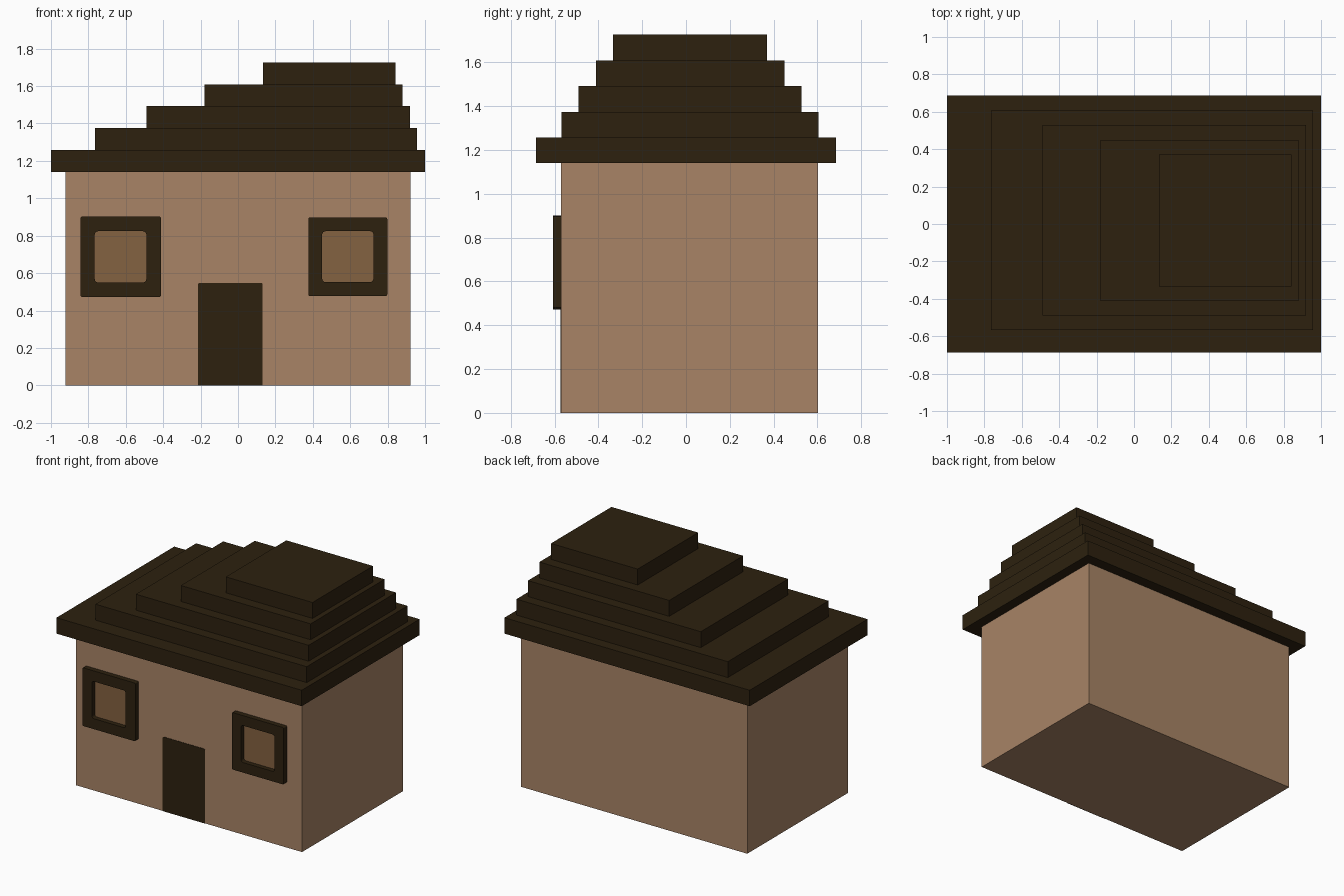
import bpy, bmesh, math

if "Cube" in bpy.data.objects:
    bpy.data.objects.remove(bpy.data.objects["Cube"])


def material(name, rgb):
    lin = [(c / 255 / 12.92) if c < 11 else ((c / 255 + 0.055) / 1.055) ** 2.4 for c in rgb]
    m = bpy.data.materials.new(name)
    m.diffuse_color = (*lin, 1)
    m.use_nodes = True
    m.node_tree.nodes["Principled BSDF"].inputs["Base Color"].default_value = m.diffuse_color
    return m


WALL = material("tan plaster", (168, 132, 102))
DARK = material("dark wood", (45, 33, 15))
PANE = material("brown pane", (132, 98, 65))


def finish(name, bm, mat):
    bmesh.ops.recalc_face_normals(bm, faces=bm.faces[:])
    me = bpy.data.meshes.new(name)
    bm.to_mesh(me)
    bm.free()
    me.materials.append(mat)
    ob = bpy.data.objects.new(name, me)
    bpy.context.collection.objects.link(ob)
    return ob


def box(name, x, y, z, mat):
    bm = bmesh.new()
    bmesh.ops.create_cube(bm, size=1)
    for v in bm.verts:
        v.co = [(a + b) / 2 + c * (b - a) for (a, b), c in zip((x, y, z), v.co)]
    return finish(name, bm, mat)


def outline(x, z, r, r_bottom=None, seg=4):
    """Rounded rectangle in the x-z plane, same point count for every radius."""
    rb = r if r_bottom is None else r_bottom
    corners = [(x[1], z[1], -1, -1, r), (x[0], z[1], 1, -1, r),
               (x[0], z[0], 1, 1, rb), (x[1], z[0], -1, 1, rb)]
    pts = []
    for i, (cx, cz, sx, sz, rad) in enumerate(corners):
        for k in range(seg + 1):
            a = math.pi / 2 * (i + k / seg)
            pts.append((cx + sx * rad + rad * math.cos(a), cz + sz * rad + rad * math.sin(a)))
    return pts


def plate(name, pts, front, back, mat):
    bm = bmesh.new()
    face = bm.faces.new([bm.verts.new((px, front, pz)) for px, pz in pts])
    ext = bmesh.ops.extrude_face_region(bm, geom=[face], use_keep_orig=True)
    for v in ext["geom"]:
        if isinstance(v, bmesh.types.BMVert):
            v.co.y = back
    bmesh.ops.remove_doubles(bm, verts=bm.verts[:], dist=1e-5)
    return finish(name, bm, mat)


def frame(name, outer, inner, front, back, mat):
    bm = bmesh.new()
    rings = [[bm.verts.new((px, y, pz)) for px, pz in pts]
             for pts, y in ((outer, front), (inner, front), (inner, back), (outer, back))]
    n = len(outer)
    for a, b in zip(rings, rings[1:] + rings[:1]):
        for i in range(n):
            j = (i + 1) % n
            bm.faces.new((a[i], a[j], b[j], b[i]))
    return finish(name, bm, mat)


# House body
FRONT = -0.571
box("walls", (-0.922, 0.922), (FRONT, 0.603), (0, 1.142), WALL)

# Stepped roof, off-centre towards the right
steps = [(-1.0, 1.0, -0.686, 0.686), (-0.765, 0.958, -0.568, 0.606),
         (-0.49, 0.919, -0.49, 0.528), (-0.178, 0.88, -0.411, 0.45),
         (0.134, 0.841, -0.333, 0.371)]
h = 0.1174
for i, (x0, x1, y0, y1) in enumerate(steps):
    z0 = 1.14 + i * h
    box(f"roof_step_{i + 1}", (x0, x1), (y0, y1), (z0, z0 + h), DARK)

# Windows: raised frame around a thin pane
windows = [("left", (-0.842, -0.412), (0.473, 0.902), (-0.766, -0.49), (0.55, 0.824)),
           ("right", (0.376, 0.798), (0.478, 0.898), (0.45, 0.724), (0.552, 0.824))]
for side, ox, oz, ix, iz in windows:
    frame(f"{side}_window_frame", outline(ox, oz, 0.008), outline(ix, iz, 0.018),
          -0.608, -0.565, DARK)
    plate(f"{side}_window_pane", outline((ix[0] - 0.02, ix[1] + 0.02), (iz[0] - 0.02, iz[1] + 0.02), 0.01),
          FRONT - 0.003, FRONT + 0.003, PANE)

# Door, almost flush with the wall
plate("door", outline((-0.214, 0.132), (0, 0.548), 0.01, 0.0005), FRONT - 0.003, FRONT + 0.004, DARK)
